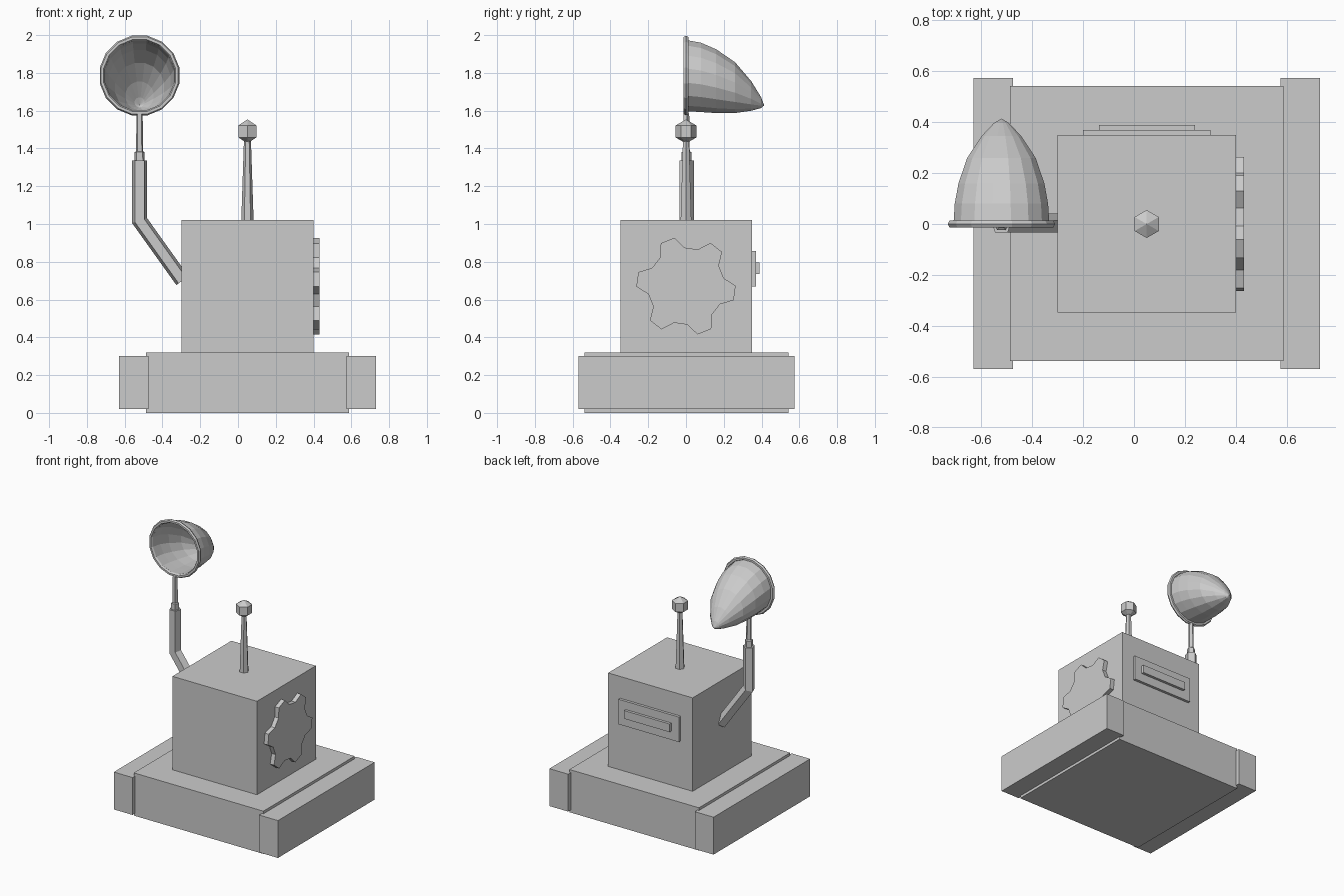
import bpy, bmesh, math
from mathutils import Vector

if "Cube" in bpy.data.objects:
    bpy.data.objects.remove(bpy.data.objects["Cube"])

grey = bpy.data.materials.new("plain_grey")
grey.diffuse_color = (0.6, 0.6, 0.6, 1)
grey.use_nodes = True
grey.node_tree.nodes["Principled BSDF"].inputs["Base Color"].default_value = grey.diffuse_color


def finish(name, bm):
    bmesh.ops.recalc_face_normals(bm, faces=bm.faces[:])
    me = bpy.data.meshes.new(name)
    bm.to_mesh(me)
    bm.free()
    me.materials.append(grey)
    ob = bpy.data.objects.new(name, me)
    bpy.context.collection.objects.link(ob)
    return ob


def box(name, lo, hi):
    bm = bmesh.new()
    bmesh.ops.create_cube(bm, size=1)
    for v in bm.verts:
        v.co = [(a + b) / 2 + c * (b - a) for a, b, c in zip(lo, hi, v.co)]
    return finish(name, bm)


def loft(name, rings, closed=False, caps=True):
    """Skin a list of point rings."""
    bm = bmesh.new()
    rows = [[bm.verts.new(p) for p in ring] for ring in rings]
    n = len(rows[0])
    pairs = list(zip(rows, rows[1:])) + ([(rows[-1], rows[0])] if closed else [])
    for a, b in pairs:
        for i in range(n):
            j = (i + 1) % n
            bm.faces.new((a[i], a[j], b[j], b[i]))
    if caps and not closed:
        bm.faces.new(rows[0])
        bm.faces.new(rows[-1])
    bmesh.ops.remove_doubles(bm, verts=bm.verts[:], dist=1e-5)
    return finish(name, bm)


def tube(name, path, sides, phase):
    """Mitred tube along (x, z, radius) points in the y = 0 plane."""
    pts = [Vector((x, 0, z)) for x, z, r in path]
    rings = []
    for i, p in enumerate(pts):
        before = (p - pts[i - 1]) if i else pts[1] - p
        after = (pts[i + 1] - p) if i < len(pts) - 1 else before
        before, after = before.normalized(), after.normalized()
        t = (before + after).normalized()
        side = Vector((t.z, 0, -t.x)) / t.dot(after)
        r = path[i][2]
        angles = [phase + math.tau * k / sides for k in range(sides)]
        rings.append([p + r * (math.cos(a) * side + math.sin(a) * Vector((0, 1, 0)))
                      for a in angles])
    return loft(name, rings)


# Base slab with a block along each side
box("base", (-0.487, -0.538, 0), (0.587, 0.542, 0.32))
box("left_base_block", (-0.63, -0.57, 0.02), (-0.475, 0.574, 0.30))
box("right_base_block", (0.575, -0.57, 0.02), (0.73, 0.574, 0.30))

# Body and back panel
box("body", (-0.30, -0.347, 0.31), (0.40, 0.35, 1.02))
box("back_panel", (-0.20, 0.34, 0.67), (0.30, 0.37, 0.857))
box("back_panel_bar", (-0.137, 0.36, 0.735), (0.24, 0.39, 0.796))

# Six-toothed wheel on the right side
wheel = []
for k in range(6):
    for off, r in ((-8.5, 0.263), (8.5, 0.263), (20, 0.204), (40, 0.204)):
        a = math.radians(52 + 60 * k + off)
        wheel.append((r * math.cos(a), 0.671 + r * math.sin(a)))
loft("side_wheel", [[(x, y, z) for y, z in wheel] for x in (0.39, 0.432)])

# Antenna and its knob
tube("antenna", [(0.05, 1.01, 0.033), (0.05, 1.46, 0.018)], 6, 0)
bm = bmesh.new()
bmesh.ops.create_uvsphere(bm, u_segments=6, v_segments=3, radius=0.0635)
bmesh.ops.translate(bm, verts=bm.verts[:], vec=(0.05, 0, 1.49))
finish("antenna_knob", bm)

# Bent arm and the mast that carries the dish
up = math.pi / 2
tube("arm", [(-0.294, 0.70, 0.042), (-0.521, 1.018, 0.042), (-0.521, 1.335, 0.042)], 5, up)
tube("dish_mast", [(-0.521, 1.32, 0.029), (-0.521, 1.38, 0.028),
                   (-0.521, 1.385, 0.020), (-0.521, 1.585, 0.017)], 5, up)

# Dish bowl drooping towards its tip, with a rolled rim
SEG, CX, CZ = 16, -0.521, 1.786


def circle(r, y, drop=0):
    return [(CX + r * math.cos(math.tau * (k + 0.5) / SEG), y,
             CZ - drop + r * math.sin(math.tau * (k + 0.5) / SEG)) for k in range(SEG)]


profile = [(0.192, 0.0, 0), (0.187, 0.08, 0.010), (0.172, 0.16, 0.030), (0.137, 0.26, 0.064),
           (0.080, 0.345, 0.108), (0.030, 0.397, 0.143), (0.0, 0.414, 0.158)]
bowl = loft("dish_bowl", [circle(r, y, d) for r, y, d in profile], caps=False)
shell = bowl.modifiers.new("shell", 'SOLIDIFY')
shell.thickness = 0.005
shell.offset = -1

rim = [circle(0.201 + 0.014 * math.cos(math.tau * k / 6), 0.015 * math.sin(math.tau * k / 6))
       for k in range(6)]
loft("dish_rim", rim, closed=True)
